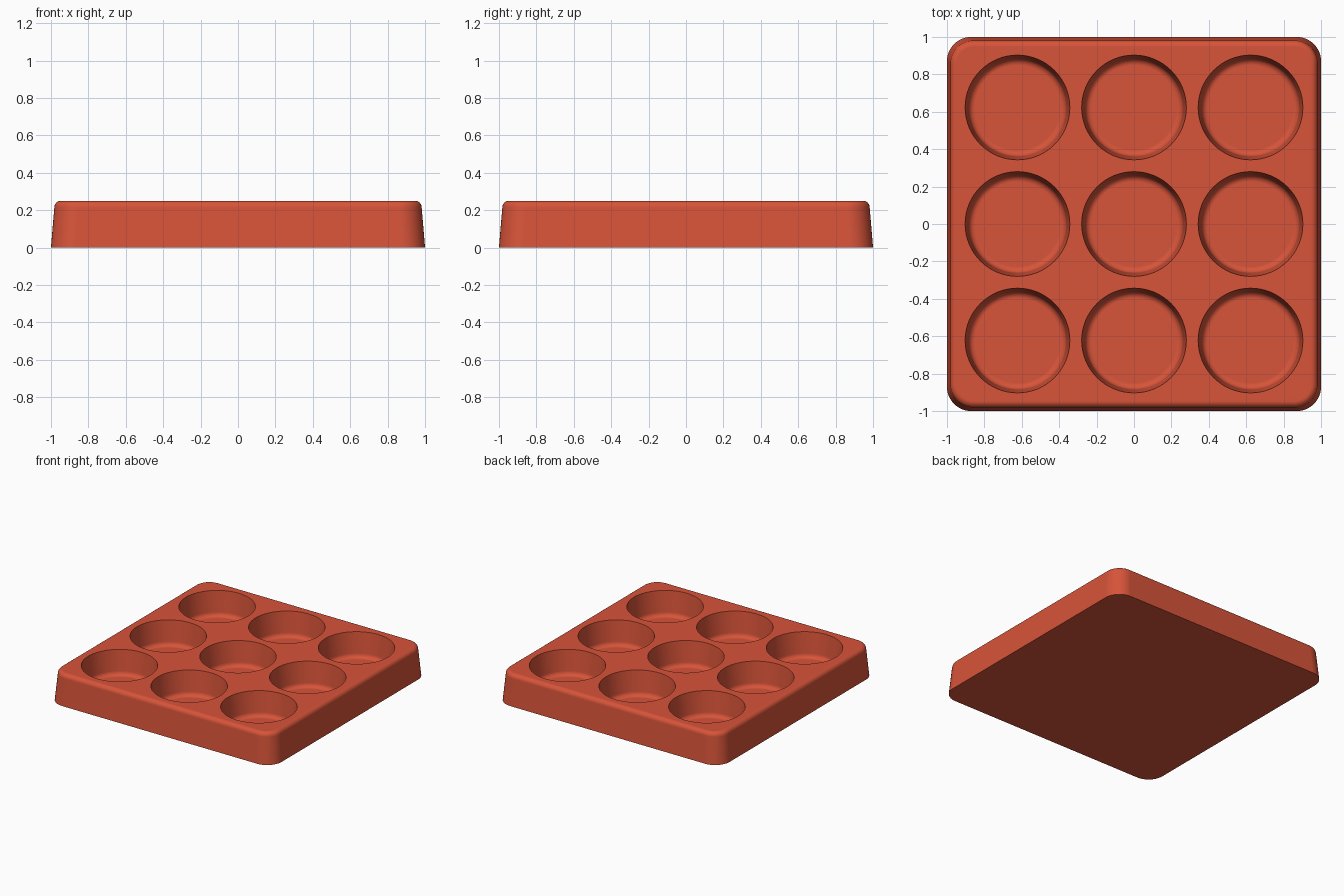
import bpy
import bmesh
from math import cos, sin, pi, radians

if "Cube" in bpy.data.objects:
    bpy.data.objects.remove(bpy.data.objects["Cube"], do_unlink=True)

HEIGHT = 0.25
FLOOR = 0.05
WELL_SPACING = 0.623
WELL_RADIUS = 0.28


def make_material(name, colour):
    mat = bpy.data.materials.new(name)
    mat.use_nodes = True
    mat.diffuse_color = colour
    mat.node_tree.nodes["Principled BSDF"].inputs["Base Color"].default_value = colour
    return mat


def rounded_square(half, radius, steps=12):
    """Corner arcs of a square outline, counter-clockwise."""
    points = []
    for corner in range(4):
        mid = pi / 4 + corner * pi / 2
        cx = (half - radius) * (1 if cos(mid) > 0 else -1)
        cy = (half - radius) * (1 if sin(mid) > 0 else -1)
        for i in range(steps + 1):
            a = corner * pi / 2 + i / steps * pi / 2
            points.append((cx + radius * cos(a), cy + radius * sin(a)))
    return points


def circle(radius, steps=64):
    return [(radius * cos(2 * pi * i / steps), radius * sin(2 * pi * i / steps))
            for i in range(steps)]


def loft(bm, rings, centre=(0, 0)):
    """Skin a stack of (outline, z) rings and cap both ends."""
    layers = [[bm.verts.new((x + centre[0], y + centre[1], z)) for x, y in outline]
              for outline, z in rings]
    for low, high in zip(layers, layers[1:]):
        n = len(low)
        for i in range(n):
            j = (i + 1) % n
            bm.faces.new((low[i], low[j], high[j], high[i]))
    bm.faces.new(layers[0][::-1])
    bm.faces.new(layers[-1])


def make_object(name, bm, mat):
    mesh = bpy.data.meshes.new(name)
    bm.to_mesh(mesh)
    bm.free()
    mesh.materials.append(mat)
    obj = bpy.data.objects.new(name, mesh)
    bpy.context.collection.objects.link(obj)
    return obj


terracotta = make_material("terracotta red", (0.68, 0.088, 0.041, 1))

# Tapered tray body with a rounded top edge
fillet = 0.035
rings = [(rounded_square(1.0, 0.13), 0)]
for i in range(7):
    a = i / 6 * pi / 2
    inset = fillet * (1 - cos(a))
    rings.append((rounded_square(0.982 - inset, 0.125 - inset),
                  HEIGHT - fillet + fillet * sin(a)))
bm = bmesh.new()
loft(bm, rings)
tray = make_object("tray", bm, terracotta)

# Nine tapered round wells with a filleted floor
fillet = 0.035
floor_radius = WELL_RADIUS - 0.018
rings = []
for i in range(7):
    a = i / 6 * pi / 2
    rings.append((circle(floor_radius - fillet * (1 - sin(a))),
                  FLOOR + fillet * (1 - cos(a))))
rings.append((circle(WELL_RADIUS), HEIGHT))
rings.append((circle(WELL_RADIUS + 0.005), HEIGHT + 0.05))
bm = bmesh.new()
for col in (-1, 0, 1):
    for row in (-1, 0, 1):
        loft(bm, rings, (col * WELL_SPACING, row * WELL_SPACING))
cutter = make_object("well_cutter", bm, terracotta)
cutter.hide_render = True

# Cut the wells, then smooth the rounded edges only
cut = tray.modifiers.new("wells", "BOOLEAN")
cut.operation = "DIFFERENCE"
cut.solver = "EXACT"
cut.object = cutter
bpy.ops.object.select_all(action="DESELECT")
tray.select_set(True)
bpy.context.view_layer.objects.active = tray
bpy.ops.object.modifier_apply(modifier=cut.name)
bpy.data.objects.remove(cutter, do_unlink=True)
bpy.ops.object.shade_smooth_by_angle(angle=radians(35))
weighted = tray.modifiers.new("even_shading", "WEIGHTED_NORMAL")
weighted.keep_sharp = True
